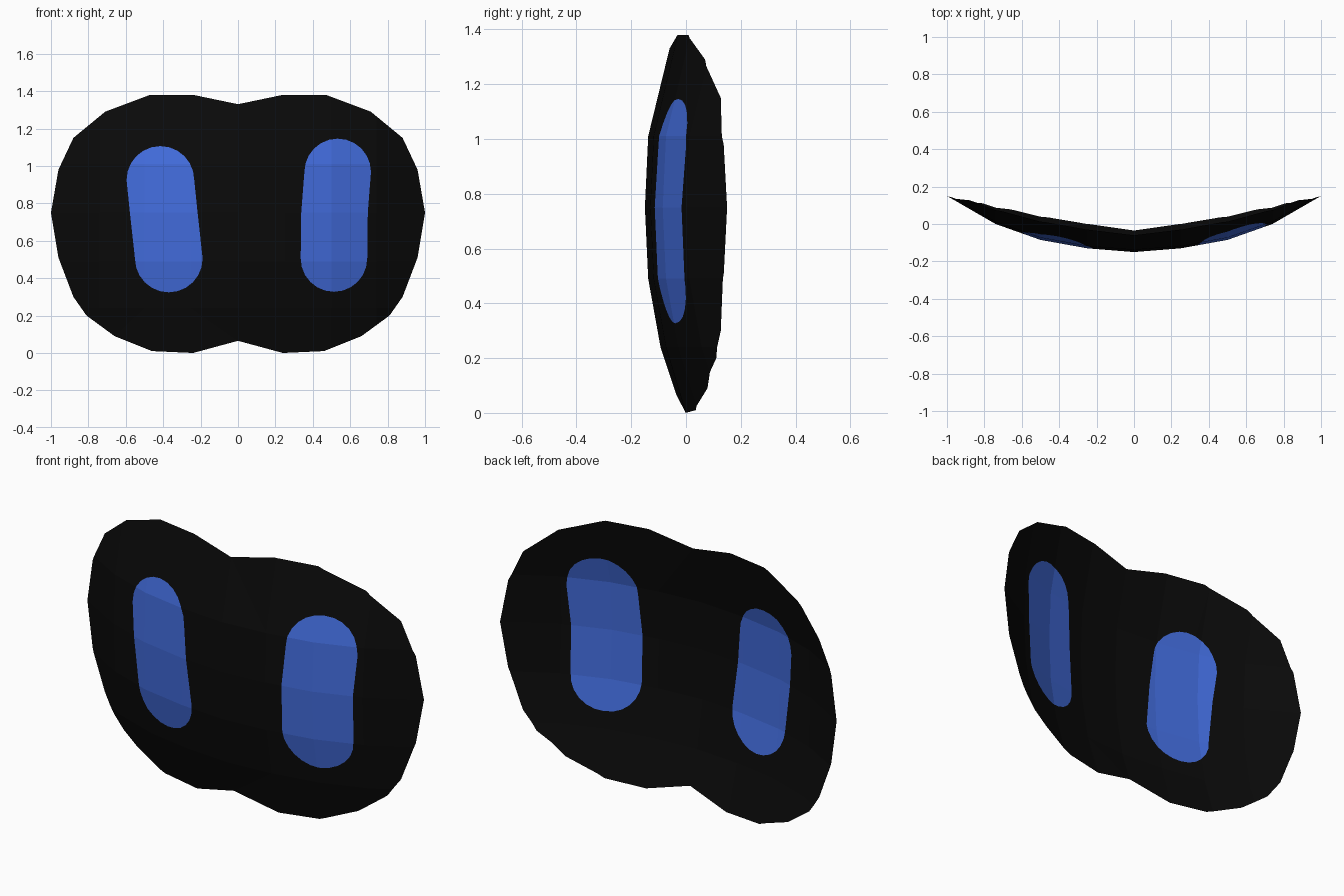
import bpy, math
from mathutils import Vector
from mathutils.geometry import delaunay_2d_cdt

if "Cube" in bpy.data.objects:
    bpy.data.objects.remove(bpy.data.objects["Cube"])

# Curved sheet: depth = bend across x + bend along z, both piecewise linear
BEND_X = [(0, -.15), (.25, -.13), (.5, -.085), (.74, 0), (1, .15)]
BEND_Z = [(0, .13), (.065, .115), (.24, .057), (.49, .012), (.75, 0),
          (1.01, .012), (1.33, .09), (1.38, .1)]


def lerp(table, t):
    for (a, u), (b, v) in zip(table, table[1:]):
        if t <= b:
            return u + (v - u) * (t - a) / (b - a)
    return table[-1][1]


def material(name, rgb):
    m = bpy.data.materials.new(name)
    m.diffuse_color = (*rgb, 1)
    m.use_nodes = True
    m.node_tree.nodes["Principled BSDF"].inputs["Base Color"].default_value = m.diffuse_color
    return m


def capsule(path, r, n=12):
    """Rounded slot outline around a top-to-bottom centre line, counter-clockwise."""
    top, mid, bot = path
    arc = lambda c, a0: [(c[0] + r * math.cos(a0 + math.pi * i / n),
                          c[1] + r * math.sin(a0 + math.pi * i / n)) for i in range(n + 1)]
    return (arc(top, 0) + [(mid[0] - r, mid[1])] +
            arc(bot, math.pi) + [(mid[0] + r, mid[1])])


# Mask outline: right half, mirrored to the left
half = [(.24, 0), (.46, .01), (.66, .09), (.81, .2), (.88, .3), (.96, .51), (1, .75),
        (.96, .98), (.88, 1.15), (.71, 1.29), (.47, 1.38), (.24, 1.38)]
outline = [(0, .065)] + half + [(0, 1.33)] + [(-x, z) for x, z in reversed(half)]
eyes = [capsule([(-.415, .925), (-.397, .75), (-.37, .505)], .181),
        capsule([(.533, .968), (.516, .75), (.513, .505)], .178)]

# Flat layout: outline, eye slots and fold lines
pts, faces, edges = [], [], []
for loop in [outline] + eyes:
    faces.append(list(range(len(pts), len(pts) + len(loop))))
    pts += [Vector(p) for p in loop]
folds = [((s * x, -.2), (s * x, 1.6)) for x in (.25, .5, .74) for s in (-1, 1)]
folds += [((0, -.2), (0, 1.6))]
folds += [((-1.2, z), (1.2, z)) for z in (.24, .49, .75, 1.01)]
for a, b in folds:
    edges.append((len(pts), len(pts) + 1))
    pts += [Vector(a), Vector(b)]
verts, _, tris, _, _, origin = delaunay_2d_cdt(pts, edges, faces, 0, 1e-5)

black = material("matte black", (.003, .003, .003))
blue = material("eye blue", (.055, .15, .72))


def part(name, mat, keep):
    chosen = [list(t) for t, o in zip(tris, origin) if keep(set(o))]
    used = sorted({i for t in chosen for i in t})
    index = {v: i for i, v in enumerate(used)}
    co = [(verts[i].x, lerp(BEND_X, abs(verts[i].x)) + lerp(BEND_Z, verts[i].y), verts[i].y)
          for i in used]
    me = bpy.data.meshes.new(name)
    me.from_pydata(co, [], [[index[i] for i in t] for t in chosen])
    me.materials.append(mat)
    bpy.context.collection.objects.link(bpy.data.objects.new(name, me))


# Mask and its two inset eyes
part("mask_plate", black, lambda o: o == {0})
part("left_eye", blue, lambda o: 1 in o)
part("right_eye", blue, lambda o: 2 in o)
